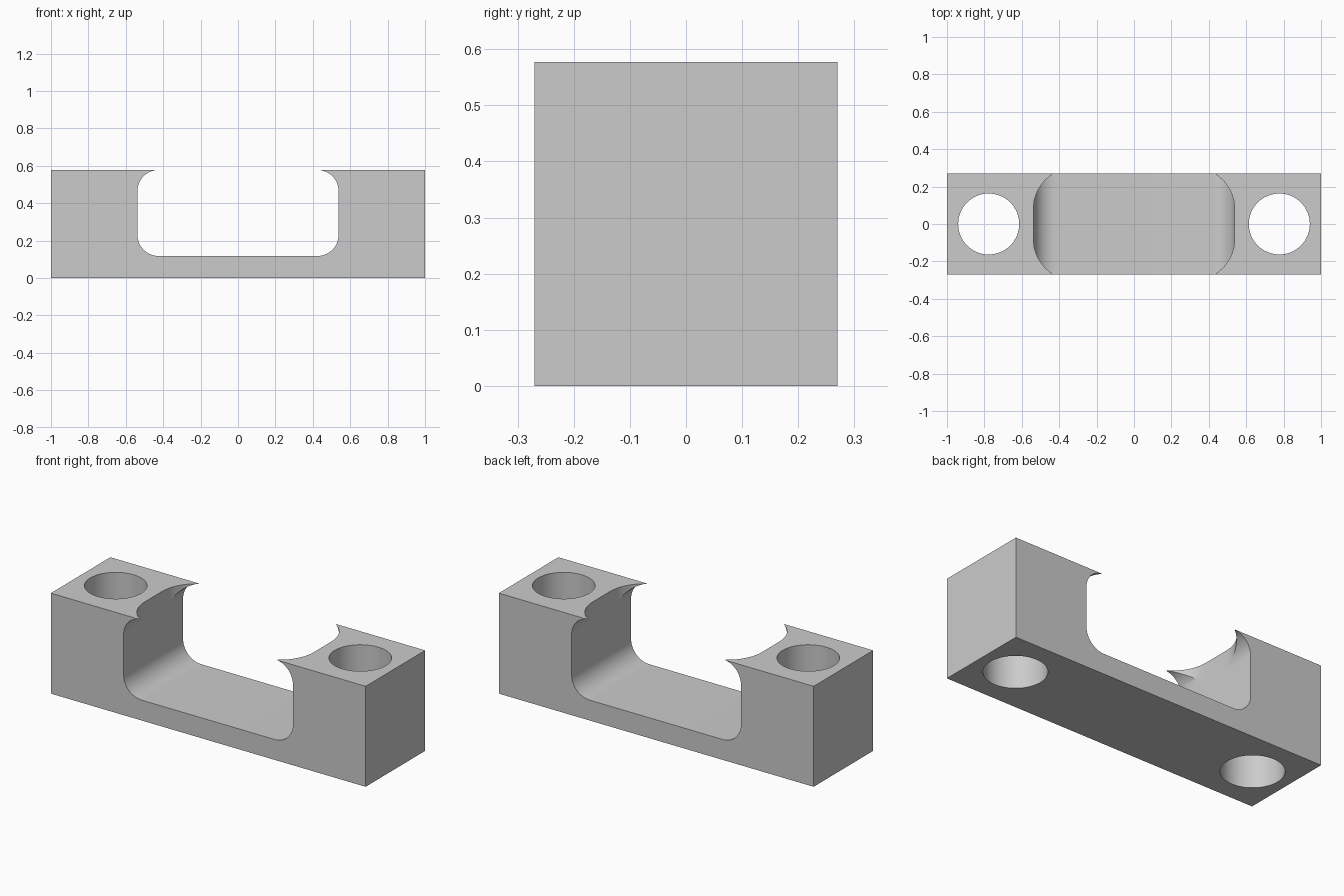
import bpy, bmesh, math
from mathutils import Matrix

cube = bpy.data.objects.get("Cube")
if cube:
    bpy.data.objects.remove(cube, do_unlink=True)

HEIGHT, DEPTH = 0.577, 0.54

grey = bpy.data.materials.new("plain grey")
grey.use_nodes = True
grey.diffuse_color = (0.6, 0.6, 0.6, 1)
grey.node_tree.nodes["Principled BSDF"].inputs["Base Color"].default_value = (0.6, 0.6, 0.6, 1)


def add_object(name, bm):
    bmesh.ops.recalc_face_normals(bm, faces=bm.faces)
    mesh = bpy.data.meshes.new(name)
    bm.to_mesh(mesh)
    bm.free()
    mesh.materials.append(grey)
    obj = bpy.data.objects.new(name, mesh)
    bpy.context.collection.objects.link(obj)
    return obj


def rounded_prism(name, half_w, half_h, radius, length, matrix, steps=16):
    """Rounded rectangle extruded along its own z, then placed by matrix."""
    bm = bmesh.new()
    verts = []
    for quarter, (sx, sy) in enumerate(((1, 1), (-1, 1), (-1, -1), (1, -1))):
        for i in range(steps + 1):
            a = math.pi / 2 * (quarter + i / steps)
            verts.append(bm.verts.new((sx * (half_w - radius) + radius * math.cos(a),
                                       sy * (half_h - radius) + radius * math.sin(a),
                                       -length / 2)))
    base = bm.faces.new(verts)
    top = bmesh.ops.extrude_face_region(bm, geom=[base])["geom"]
    bmesh.ops.translate(bm, vec=(0, 0, length),
                        verts=[g for g in top if isinstance(g, bmesh.types.BMVert)])
    bm.transform(matrix)
    return add_object(name, bm)


# Solid block
bm = bmesh.new()
bmesh.ops.create_cube(bm, size=1, matrix=Matrix.Translation((0, 0, HEIGHT / 2))
                      @ Matrix.Diagonal((2, DEPTH, HEIGHT, 1)))
block = add_object("clamp_block", bm)

# Slot running front to back, with rounded corners
slot_low, slot_high = 0.117, 0.578
cutters = [rounded_prism("slot_cutter", 0.538, (slot_high - slot_low) / 2, 0.115, 1,
                         Matrix.Translation((0, 0, (slot_low + slot_high) / 2))
                         @ Matrix.Rotation(math.pi / 2, 4, "X"))]

# Opening from the top, with a rounded outline
cutters.append(rounded_prism("opening_cutter", 0.538, 0.30, 0.22, 0.5,
                             Matrix.Translation((0, 0, 0.6))))

# Bolt holes
for side, x in (("left", 0.777), ("right", -0.777)):
    bm = bmesh.new()
    bmesh.ops.create_cone(bm, cap_ends=True, segments=64, radius1=0.163, radius2=0.163,
                          depth=1, matrix=Matrix.Translation((x, 0, 0.3)))
    cutters.append(add_object(side + "_hole_cutter", bm))

# Cut the block
bpy.context.view_layer.objects.active = block
block.select_set(True)
for cutter in cutters:
    mod = block.modifiers.new(cutter.name, "BOOLEAN")
    mod.operation = "DIFFERENCE"
    mod.solver = "EXACT"
    mod.object = cutter
    bpy.ops.object.modifier_apply(modifier=mod.name)
for cutter in cutters:
    bpy.data.objects.remove(cutter, do_unlink=True)

bpy.ops.object.shade_smooth_by_angle(angle=math.radians(25))
